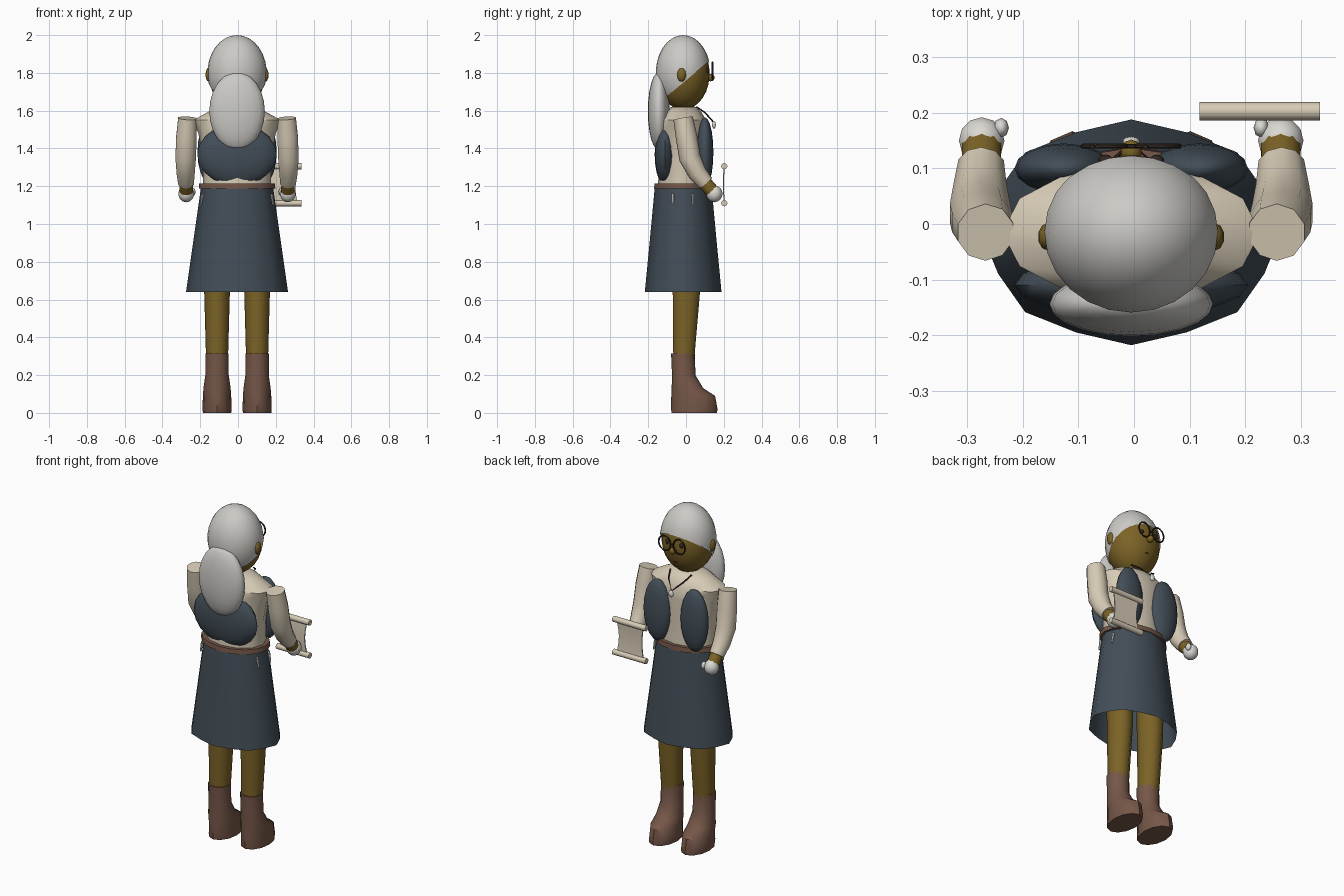
import bpy, bmesh
from math import pi, cos, sin
from mathutils import Vector, Matrix

if "Cube" in bpy.data.objects:
    bpy.data.objects.remove(bpy.data.objects["Cube"])

CX, CY = -0.005, -0.015   # body axis


def material(name, rgb):
    m = bpy.data.materials.new(name)
    m.diffuse_color = (*rgb, 1)
    m.use_nodes = True
    m.node_tree.nodes["Principled BSDF"].inputs["Base Color"].default_value = m.diffuse_color
    return m


SKIN = material("skin", (0.2, 0.125, 0.02))
CREAM = material("cream_cloth", (0.68, 0.6, 0.47))
BLUE = material("blue_cloth", (0.055, 0.075, 0.095))
BROWN = material("leather", (0.18, 0.095, 0.065))
HAIR = material("pale_hair", (0.6, 0.59, 0.56))
DARK = material("dark", (0.03, 0.02, 0.015))
PALE = material("pale", (0.7, 0.69, 0.65))


def finish(name, bm, mat, angle=45):
    bmesh.ops.recalc_face_normals(bm, faces=bm.faces)
    me = bpy.data.meshes.new(name)
    bm.to_mesh(me)
    bm.free()
    me.materials.append(mat)
    me.shade_smooth()
    me.set_sharp_from_angle(angle=angle * pi / 180)
    ob = bpy.data.objects.new(name, me)
    bpy.context.collection.objects.link(ob)
    return ob


def skin_rings(name, rings, mat, caps=True, angle=45):
    bm = bmesh.new()
    vs = [[bm.verts.new(p) for p in r] for r in rings]
    n = len(rings[0])
    for a, b in zip(vs, vs[1:]):
        for i in range(n):
            bm.faces.new((a[i], a[(i + 1) % n], b[(i + 1) % n], b[i]))
    if caps:
        bm.faces.new(vs[0])
        bm.faces.new(vs[-1])
    return finish(name, bm, mat, angle)


def loft(name, sections, mat, cx=CX, n=12, caps=True, fold=1.0, angle=45):
    """Stacked ellipses given as (z, centre y, rx, ry)."""
    rings = []
    for z, cy, rx, ry in sections:
        r = []
        for i in range(n):
            t = 2 * pi * i / n
            f = fold if i % 2 else 1
            r.append((cx + f * rx * cos(t), cy + f * ry * sin(t), z))
        rings.append(r)
    return skin_rings(name, rings, mat, caps, angle)


def tube(name, pts, radii, mat, n=10):
    pts = [Vector(p) for p in pts]
    rings = []
    for i, p in enumerate(pts):
        d = (pts[min(i + 1, len(pts) - 1)] - pts[max(i - 1, 0)]).normalized()
        ref = Vector((1, 0, 0)) if abs(d.x) < 0.9 else Vector((0, 0, 1))
        u = ref.cross(d).normalized()
        v = d.cross(u)
        rings.append([p + radii[i] * (cos(2 * pi * k / n) * u + sin(2 * pi * k / n) * v)
                      for k in range(n)])
    return skin_rings(name, rings, mat)


def ball(name, c, r, mat, seg=16, cut=None):
    bm = bmesh.new()
    bmesh.ops.create_uvsphere(bm, u_segments=seg, v_segments=max(6, seg * 5 // 8), radius=1,
                              matrix=Matrix.Translation(c) @ Matrix.Diagonal((*r, 1)))
    if cut:
        bmesh.ops.bisect_plane(bm, geom=bm.verts[:] + bm.edges[:] + bm.faces[:],
                               plane_co=cut[0], plane_no=cut[1], clear_inner=True)
    return finish(name, bm, mat, 60)


# Torso, neck, skirt and belt
loft("shirt", [(1.18, CY, 0.18, 0.135), (1.35, CY, 0.18, 0.125), (1.48, CY, 0.205, 0.128),
               (1.55, CY, 0.232, 0.122), (1.595, CY, 0.15, 0.095), (1.62, CY, 0.08, 0.065)], CREAM)
loft("neck", [(1.56, CY, 0.06, 0.06), (1.68, CY, 0.055, 0.055)], SKIN)
loft("skirt", [(1.2, CY, 0.19, 0.15), (0.92, CY, 0.23, 0.176), (0.64, CY, 0.27, 0.203)],
     BLUE, n=16, caps=False, fold=0.96)
loft("belt", [(1.187, CY, 0.203, 0.154), (1.215, CY, 0.2, 0.152)], BROWN, n=16)

# Vest: one back panel, two front panels
ball("vest_back", (CX, -0.11, 1.367), (0.21, 0.056, 0.163), BLUE)

# Head, hair, ears
ball("head", (CX, CY, 1.797), (0.15, 0.14, 0.192), SKIN, 24)
ball("hair_cap", (CX, CY, 1.8), (0.157, 0.145, 0.2), HAIR, 24,
     ((0, 0.12, 1.86), (0, -0.64, 0.77)))
ball("back_hair", (CX, -0.144, 1.597), (0.147, 0.058, 0.207), HAIR, 20)
ball("nose", (CX, 0.13, 1.775), (0.019, 0.022, 0.02), SKIN, 10)
tube("mouth", [(CX - 0.03, 0.096, 1.702), (CX, 0.104, 1.699), (CX + 0.03, 0.096, 1.702)],
     [0.004] * 3, DARK, 6)
tube("glasses_bridge", [(CX - 0.01, 0.14, 1.815), (CX + 0.01, 0.14, 1.815)], [0.004] * 2, DARK, 6)

# Necklace
tube("necklace_cord", [(CX - 0.07, 0.055, 1.62), (CX - 0.05, 0.1, 1.59), (CX, 0.145, 1.54),
                       (CX + 0.05, 0.1, 1.59), (CX + 0.07, 0.055, 1.62)], [0.004] * 5, DARK, 6)
ball("pendant", (CX, 0.148, 1.525), (0.016, 0.01, 0.021), PALE, 10)

# Mirrored parts
for s, side in ((-1, "left"), (1, "right")):
    def X(d):
        return CX + s * d
    ball(side + "_ear", (X(0.15), -0.023, 1.79), (0.018, 0.025, 0.037), SKIN, 10)
    ball(side + "_eye", (X(0.046), 0.113, 1.812), (0.014, 0.012, 0.016), DARK, 10)
    ring = [(X(0.048) + 0.039 * cos(2 * pi * k / 20), 0.14, 1.813 + 0.043 * sin(2 * pi * k / 20))
            for k in range(21)]
    tube(side + "_glasses_rim", ring, [0.0045] * 21, DARK, 6)
    ball(side + "_vest_front", (X(0.122), 0.1, 1.38), (0.088, 0.045, 0.185), BLUE)

    # Arm: sleeve, wrist, gloved hand and thumb
    tube(side + "_sleeve", [(X(0.262), -0.015, 1.56), (X(0.268), 0.003, 1.46),
                            (X(0.272), 0.02, 1.35), (X(0.272), 0.06, 1.27),
                            (X(0.27), 0.105, 1.215)], [0.052, 0.057, 0.057, 0.05, 0.043], CREAM)
    tube(side + "_wrist", [(X(0.27), 0.085, 1.235), (X(0.269), 0.137, 1.175)],
         [0.037, 0.037], SKIN)
    ball(side + "_hand", (X(0.269), 0.15, 1.16), (0.042, 0.043, 0.045), PALE, 12)
    ball(side + "_thumb", (X(0.234), 0.173, 1.17), (0.014, 0.018, 0.022), PALE, 8)

    # Leg and boot
    loft(side + "_leg", [(0.28, -0.012, 0.058, 0.058), (0.64, 0.002, 0.068, 0.076),
                         (1.1, 0.0, 0.075, 0.085)], SKIN, X(0.106), 10)
    loft(side + "_boot", [(0.315, -0.016, 0.062, 0.063), (0.2, -0.012, 0.062, 0.062),
                          (0.13, 0.008, 0.072, 0.084), (0.09, 0.038, 0.075, 0.116),
                          (0.02, 0.044, 0.077, 0.123), (0, 0.044, 0.075, 0.12)],
         BROWN, X(0.106), 12)

    # Small hanging threads on the skirt
    for y, w in ((-0.07, "back"), (0.037, "front")):
        tube(f"{side}_{w}_thread", [(X(0.182), y, 1.16), (X(0.192), y, 1.1)],
             [0.007, 0.005], PALE, 6)

# Scroll: two rods and a waisted sheet
for z, w in ((1.306, "upper"), (1.11, "lower")):
    tube(f"scroll_{w}_rod", [(0.118, 0.203, z), (0.335, 0.203, z)], [0.0165] * 2, CREAM, 12)
bm = bmesh.new()
rows = []
for i in range(9):
    t = i / 4 - 1
    w = 0.076 + 0.014 * t * t
    y = 0.198 + 0.005 * t * t
    rows.append([bm.verts.new((0.227 + a * w, y + b, 1.208 + 0.098 * t))
                 for a, b in ((-1, -0.003), (1, -0.003), (1, 0.003), (-1, 0.003))])
for a, b in zip(rows, rows[1:]):
    for k in range(4):
        bm.faces.new((a[k], a[(k + 1) % 4], b[(k + 1) % 4], b[k]))
finish("scroll_sheet", bm, CREAM, 40)
